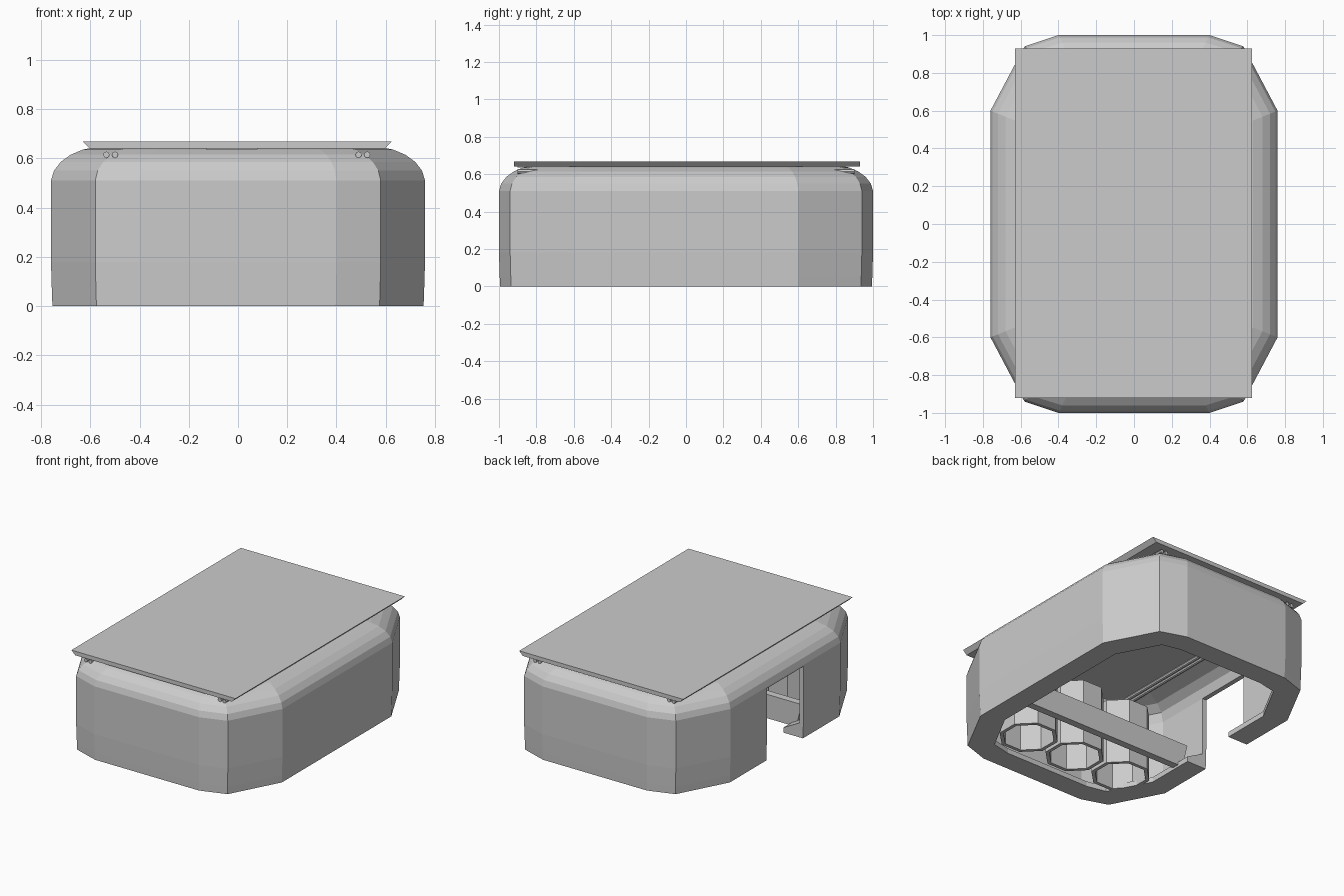
import bpy, bmesh, math
from mathutils import Matrix

if "Cube" in bpy.data.objects:
    bpy.data.objects.remove(bpy.data.objects["Cube"])

grey = bpy.data.materials.new("plain_grey")
grey.diffuse_color = (0.6, 0.6, 0.6, 1)
grey.use_nodes = True
grey.node_tree.nodes["Principled BSDF"].inputs["Base Color"].default_value = grey.diffuse_color


def finish(name, bm):
    bmesh.ops.recalc_face_normals(bm, faces=bm.faces[:])
    me = bpy.data.meshes.new(name)
    bm.to_mesh(me)
    bm.free()
    me.materials.append(grey)
    ob = bpy.data.objects.new(name, me)
    bpy.context.collection.objects.link(ob)
    return ob


def box(name, x0, x1, y0, y1, z0, z1, taper_x=0.0):
    """Box whose bottom is narrower in x by taper_x on each side."""
    bm = bmesh.new()
    bmesh.ops.create_cube(bm, size=1)
    for v in bm.verts:
        t = taper_x if v.co.z < 0 else 0
        v.co = (x1 - t if v.co.x > 0 else x0 + t,
                y1 if v.co.y > 0 else y0,
                z1 if v.co.z > 0 else z0)
    return finish(name, bm)


def loft(name, rings, cap_start=False, cap_end=False, closed=False):
    bm = bmesh.new()
    loops = [[bm.verts.new(p) for p in r] for r in rings]
    pairs = list(zip(loops, loops[1:]))
    if closed:
        pairs.append((loops[-1], loops[0]))
    for a, b in pairs:
        n = len(a)
        for i in range(n):
            j = (i + 1) % n
            bm.faces.new((a[i], a[j], b[j], b[i]))
    if cap_start:
        bm.faces.new(loops[0])
    if cap_end:
        bm.faces.new(loops[-1])
    return finish(name, bm)


def plan(d, z):
    """Twelve-sided outline of the body, drawn in by d."""
    q = [(.76 - d, .6 - .4 * d), (.58 - .8 * d, .94 - .8 * d), (.4 - .5 * d, 1 - d)]
    pts = q + [(-x, y) for x, y in reversed(q)]
    pts += [(-x, -y) for x, y in pts]
    return [(x, y, z) for x, y in pts]


# hollow body: outer skin, roof, inner skin and broad bottom rim
outer = [(.155, 0), (.006, 0), (.004, .05), (0, .18), (0, .51), (.012, .55),
         (.04, .586), (.08, .615), (.13, .636), (.18, .646)]
inner = [(.19, .626), (.1, .6), (.05, .56), (.032, .5), (.032, .1), (.155, .035)]
# outer skin ends in the roof; inner skin ends in the ceiling
bm_rings = [plan(d, z) for d, z in reversed(outer)]
bm_rings += [plan(d, z) for d, z in reversed(inner)]
body = loft("body_shell", bm_rings, cap_start=True, cap_end=True)

# doorway in the left wall
cutter = box("doorway_cutter", -1, -.5, -.2, .2, -.1, .5)
cutter.hide_render = True
mod = body.modifiers.new("doorway", 'BOOLEAN')
mod.operation = 'DIFFERENCE'
mod.solver = 'EXACT'
mod.object = cutter
bpy.context.view_layer.objects.active = body
bpy.ops.object.modifier_apply(modifier=mod.name)
bpy.data.objects.remove(cutter)

# flat lid with sloping long edges, and its front catch
box("lid", -.63, .625, -.92, .93, .64, .668, taper_x=.028)
box("front_catch", -.13, .08, -.9, -.8, .636, .642)

# pipes under the ceiling
for i, x in enumerate((-.535, -.5, .49, .525)):
    bm = bmesh.new()
    bmesh.ops.create_cone(bm, cap_ends=True, segments=8, radius1=.013,
                          radius2=.013, depth=1.8,
                          matrix=Matrix.Translation((x, 0, .615)) @
                          Matrix.Rotation(math.pi / 2, 4, 'X'))
    finish(f"pipe_{i + 1}", bm)

# three eight-sided cups at the front end
def octagon(cx, cy, r, z):
    return [(cx + r * math.cos(math.tau * (k + .5) / 8),
             cy + r * math.sin(math.tau * (k + .5) / 8), z) for k in range(8)]


for i, x in enumerate((-.4, -.025, .35)):
    prof = [(.19, .45), (.19, 0), (.165, 0), (.165, .43)]
    loft(f"cup_{i + 1}", [octagon(x, -.61, r, z) for r, z in prof],
         cap_start=True, cap_end=True)

# cross bar in front of the cups and feed rail above them
box("cross_bar", -.68, .68, -.34, -.29, .015, .18, taper_x=.04)
box("feed_rail", -.45, .4, -.68, -.62, .47, .52)
